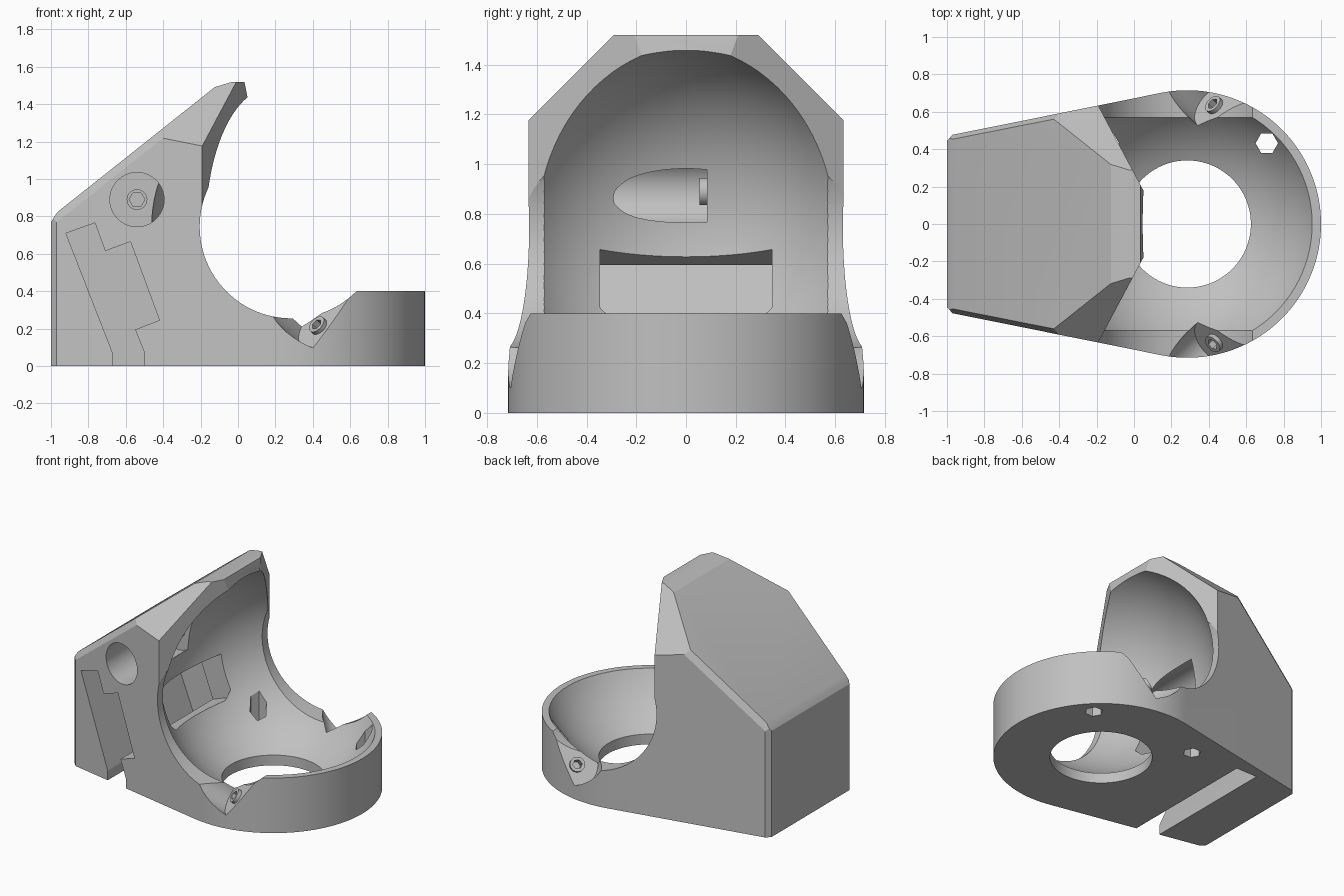
import bpy, bmesh, math
from mathutils import Vector, Matrix

if "Cube" in bpy.data.objects:
    bpy.data.objects.remove(bpy.data.objects["Cube"], do_unlink=True)

CX, CZ = 0.285, 0.745          # centre of the ball cavity
BALL, RING, SIDE_CUT, FLOOR_HOLE = 0.752, 0.715, 0.49, 0.34

grey = bpy.data.materials.new("plain grey")
grey.use_nodes = True
grey.diffuse_color = (0.53, 0.53, 0.53, 1)
grey.node_tree.nodes["Principled BSDF"].inputs["Base Color"].default_value = grey.diffuse_color


def make_object(name, bm):
    bmesh.ops.recalc_face_normals(bm, faces=bm.faces)
    mesh = bpy.data.meshes.new(name)
    bm.to_mesh(mesh)
    bm.free()
    mesh.materials.append(grey)
    obj = bpy.data.objects.new(name, mesh)
    bpy.context.collection.objects.link(obj)
    return obj


def prism_mesh(points, lo, hi, origin=(0, 0, 0), u=(1, 0, 0), v=(0, 1, 0), w=(0, 0, 1)):
    """Extrude a 2D outline (in u, v) along w from lo to hi."""
    o, u, v, w = (Vector(a) for a in (origin, u, v, w))
    bm = bmesh.new()
    face = bm.faces.new([bm.verts.new(o + u * a + v * b + w * lo) for a, b in points])
    new = bmesh.ops.extrude_face_region(bm, geom=[face])["geom"]
    moved = [g for g in new if isinstance(g, bmesh.types.BMVert)]
    bmesh.ops.translate(bm, verts=moved, vec=w * (hi - lo))
    return bm


def prism(name, points, lo, hi, **frame):
    return make_object(name, prism_mesh(points, lo, hi, **frame))


def arc(r, n, start=0, end=math.tau, cx=0, cy=0):
    """Points along an arc, without the end point."""
    return [(cx + r * math.cos(start + (end - start) * i / n),
             cy + r * math.sin(start + (end - start) * i / n)) for i in range(n)]


def combine(target, tool, operation="DIFFERENCE"):
    mod = target.modifiers.new(tool.name, "BOOLEAN")
    mod.operation, mod.solver, mod.object = operation, "EXACT", tool
    tool.hide_render = True
    bpy.context.view_layer.objects.active = target
    bpy.ops.object.modifier_apply(modifier=mod.name)
    bpy.data.objects.remove(tool, do_unlink=True)


def slice_off(bm, point, normal):
    """Cut away everything on the normal's side of a plane."""
    cut = bmesh.ops.bisect_plane(bm, geom=bm.verts[:] + bm.edges[:] + bm.faces[:],
                                 plane_co=point, plane_no=normal, clear_outer=True)
    edges = [g for g in cut["geom_cut"] if isinstance(g, bmesh.types.BMEdge)]
    bmesh.ops.contextual_create(bm, geom=edges)


XZ = dict(u=(1, 0, 0), v=(0, 0, 1), w=(0, 1, 0))

# Footprint: round front, straight tapering sides, chamfered rear corners
tangent = math.radians(101.3)
footprint = arc(RING, 100, -tangent, tangent, CX)
footprint += [(CX + RING * math.cos(tangent), RING * math.sin(tangent)),
              (-0.97, 0.477), (-1, 0.445), (-1, -0.445), (-0.97, -0.477)]
bm = prism_mesh(footprint, 0, 1.52)

# Sloping roof with softened ends, shoulder facets and slim edge chamfers
for (x1, z1), (x2, z2) in [((-1, 0.796), (-0.088, 1.52)), ((-1, 0.77), (-0.965, 0.824)),
                           ((-0.125, 1.491), (-0.03, 1.52))]:
    slice_off(bm, (x1, 0, z1), Vector((z1 - z2, 0, x2 - x1)).normalized())
for s in (1, -1):
    slice_off(bm, (0, 0, 1.81), Vector((0, s, 1)).normalized())
    low, high = Vector((-0.97, s * 0.477, 0.77)), Vector((-0.4, s * 0.59, 1.222))
    roof = Vector((-0.45, s * 0.556, 1.233))
    normal = (high - low).cross(roof - low).normalized()
    slice_off(bm, low, normal if normal.z > 0 else -normal)
body = make_object("ball_holder_body", bm)

# Open front of the hood, its lip, and the space above the ring
combine(body, prism("hood_front_cut", [(-0.28, 0.8), (0.05, 0.18), (0.05, -0.18), (-0.28, -0.8),
                                       (1.2, -0.8), (1.2, 0.8)], CZ, 1.7))
combine(body, prism("lip_cut", [(0.03, 1.54), (0.052, 1.43), (0.2, 1.43), (0.2, 1.54)],
                    -0.4, 0.4, **XZ))
combine(body, prism("ring_top_cut", [(CX, -1), (1.2, -1), (1.2, 1), (CX, 1)], 0.4, 1.6))

# Round side opening, ball cavity and floor hole
combine(body, prism("side_cut", arc(SIDE_CUT, 96, cx=CX, cy=CZ), -1, 1, **XZ))
ball = bmesh.new()
bmesh.ops.create_uvsphere(ball, u_segments=96, v_segments=48, radius=BALL,
                          matrix=Matrix.Translation((CX, 0, CZ)))
combine(body, make_object("ball_cut", ball))
combine(body, prism("floor_hole_cut", arc(FLOOR_HOLE, 80, cx=CX), -0.1, 0.5))

# Stepped board slot entering from the front, with its window into the cavity
combine(body, prism("board_slot_cut", [(-0.92, 0.71), (-0.765, 0.765), (-0.71, 0.615),
                                       (-0.575, 0.665), (-0.42, 0.245), (-0.55, 0.195),
                                       (-0.5, 0.07), (-0.5, -0.1), (-0.67, -0.1),
                                       (-0.67, 0.07)], -1, 0.465, **XZ))
combine(body, prism("sensor_window_cut", [(-0.58, 0.583), (-0.3, 0.685), (-0.3, 0.364),
                                          (-0.476, 0.3)], -0.345, 0.345, **XZ))

# Deep front bore with a raised hex-socket seat at its end
bore = dict(cx=-0.54, cy=0.89)
combine(body, prism("bore_cut", arc(0.145, 64, **bore), -1, 0.085, **XZ))
combine(body, prism("bore_seat", arc(0.055, 40, **bore), 0.055, 0.12, **XZ), "UNION")
combine(body, prism("bore_socket_cut", arc(0.042, 6, **bore), 0.0, 0.18, **XZ))

# Hex holes through the floor
for x in (CX - 0.425, CX + 0.425):
    combine(body, prism("hex_hole_cut", arc(0.06, 6, cx=x, cy=0.432), -0.1, 0.45))

# Slanted screw notches on both sides of the ring
notch = arc(0.14, 32, math.pi, math.tau) + [(0.14, 0), (0.14, 0.3), (-0.14, 0.3)]
for s in (1, -1):
    n = Vector((-0.61, s * 0.56, 0.56)).normalized()
    across = Vector((0.68, s * 0.74, 0)).normalized()
    frame = dict(origin=(0.435, s * 0.63, 0.21), u=across, v=n.cross(across) * s, w=n)
    if frame["v"].z < 0:
        frame["v"] = -frame["v"]
    combine(body, prism("notch_cut", notch, 0, 0.7, **frame))
    combine(body, prism("screw_seat", arc(0.05, 32), -0.02, 0.025, **frame), "UNION")
    combine(body, prism("screw_socket_cut", arc(0.032, 6), -0.05, 0.1, **frame))

# Smooth the round surfaces and keep edges sharp
bpy.ops.object.select_all(action="DESELECT")
body.select_set(True)
bpy.context.view_layer.objects.active = body
bpy.ops.object.shade_smooth_by_angle(angle=math.radians(20))
